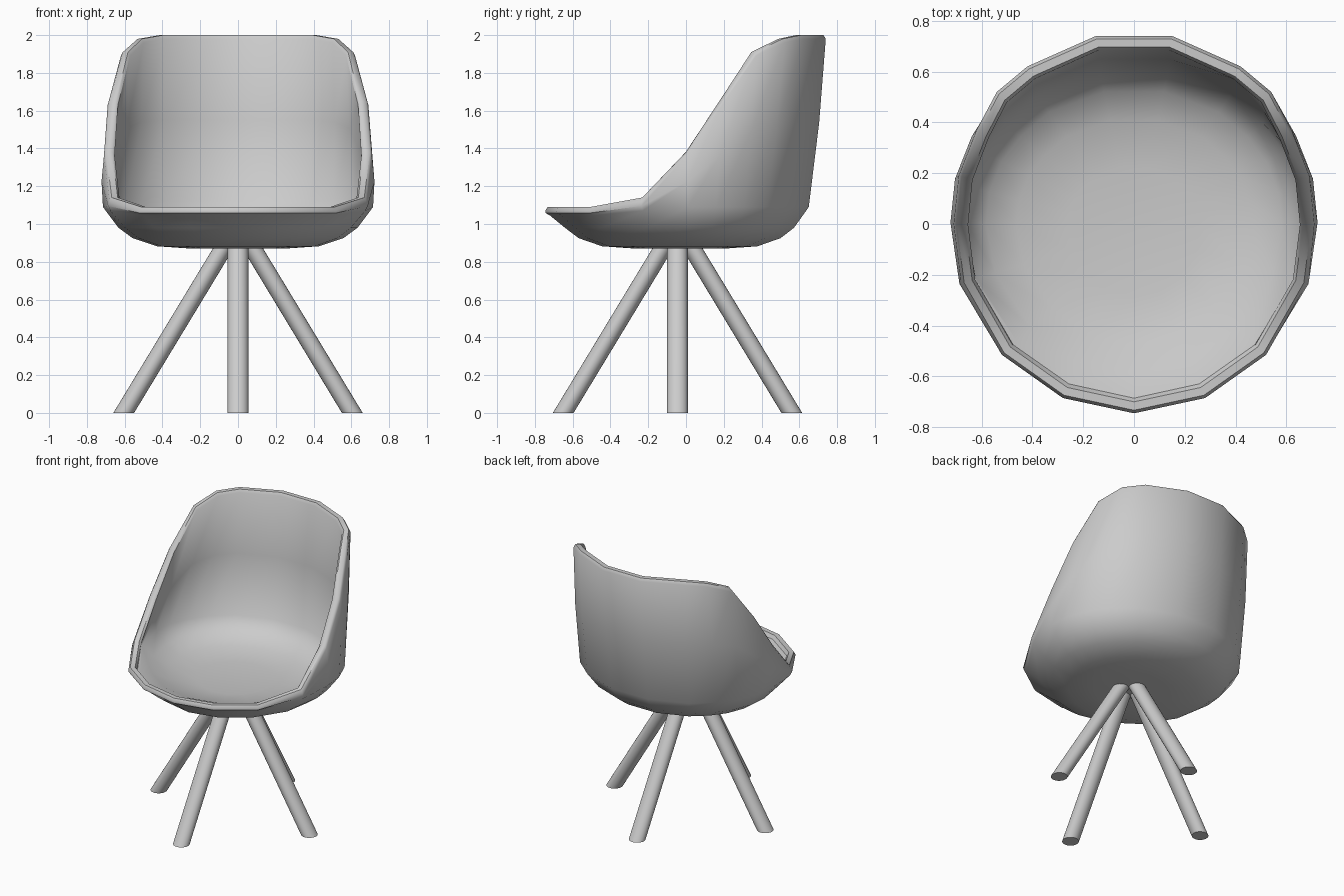
import bpy
import bmesh
from mathutils import Vector

cube = bpy.data.objects.get("Cube")
if cube:
    bpy.data.objects.remove(cube, do_unlink=True)

grey = bpy.data.materials.new("light_grey")
grey.use_nodes = True
colour = (0.6, 0.6, 0.6, 1)
grey.diffuse_color = colour
grey.node_tree.nodes["Principled BSDF"].inputs["Base Color"].default_value = colour


def finish(bm, name, angle):
    """Turn a bmesh into a smooth shaded object with sharp creases kept."""
    bmesh.ops.recalc_face_normals(bm, faces=bm.faces)
    mesh = bpy.data.meshes.new(name)
    bm.to_mesh(mesh)
    bm.free()
    mesh.materials.append(grey)
    obj = bpy.data.objects.new(name, mesh)
    bpy.context.scene.collection.objects.link(obj)
    bpy.ops.object.select_all(action='DESELECT')
    obj.select_set(True)
    bpy.context.view_layer.objects.active = obj
    bpy.ops.object.shade_smooth_by_angle(angle=angle)
    return obj


def mirrored(half):
    """Complete a loop from its half; the first point lies on the centre line."""
    pts = [Vector(p) for p in half]
    return pts + [Vector((-p.x, p.y, p.z)) for p in reversed(pts[1:])]


def inward(p, distance, z):
    flat = Vector((p.x, p.y + 0.03, 0)).normalized() * distance
    return Vector((p.x - flat.x, p.y - flat.y, z))


def scaled(p, factor, z):
    return Vector((p.x * factor, (p.y + 0.03) * factor - 0.03, z))


# Shell guide loops: open rim and the waist where the wall turns into the bowl
rim = mirrored([(0, -0.745, 1.07), (0.28, -0.685, 1.07), (0.52, -0.515, 1.07),
                (0.68, -0.235, 1.12), (0.71, 0, 1.36), (0.69, 0.19, 1.63),
                (0.62, 0.37, 1.89), (0.54, 0.52, 1.96), (0.42, 0.62, 1.98),
                (0.15, 0.74, 1.98)])
waist = mirrored([(0, -0.72, 1.045), (0.27, -0.66, 1.045), (0.5, -0.5, 1.045),
                  (0.675, -0.23, 1.07), (0.715, 0.01, 1.09), (0.7, 0.16, 1.09),
                  (0.64, 0.31, 1.09), (0.55, 0.43, 1.09), (0.41, 0.55, 1.09),
                  (0.145, 0.65, 1.09)])
middle = [inward((r + w) / 2, -0.01, (r.z + w.z) / 2) for r, w in zip(rim, waist)]

# Outer surface from the underside up, over the rim, then down the inside
loops = [[scaled(w, s, z) for w in waist]
         for s, z in ((0.35, 0.87), (0.6, 0.882), (0.78, 0.925), (0.885, 0.98))]
loops += [waist, middle, rim]
loops += [[inward(r, d, r.z + h) for r in rim]
          for d, h in ((0.012, 0.02), (0.045, 0.02), (0.057, 0))]
foot = [inward(w, 0.055, min(1.12, r.z - 0.01)) for r, w in zip(rim, waist)]
loops += [[inward(m, 0.057, (r.z + f.z) / 2) for m, r, f in zip(middle, rim, foot)], foot]
loops += [[scaled(f, s, z) for f in foot]
          for s, z in ((0.88, 1.04), (0.7, 0.99), (0.4, 0.965))]

# Seat shell
bm = bmesh.new()
rings = [[bm.verts.new(p) for p in loop] for loop in loops]
count = len(rim)
for a, b in zip(rings, rings[1:]):
    for i in range(count):
        j = (i + 1) % count
        bm.faces.new((a[i], a[j], b[j], b[i]))
bm.faces.new(rings[0])
bm.faces.new(rings[-1])
finish(bm, "seat_shell", 0.79)


# Four splayed round legs, cut level with the ground
def leg(name, top, bottom):
    bm = bmesh.new()
    bmesh.ops.create_cone(bm, cap_ends=True, segments=24, radius1=0.055,
                          radius2=0.055, depth=1)
    for v in bm.verts:
        end, z = (top, 0.9) if v.co.z > 0 else (bottom, 0)
        v.co = Vector((v.co.x + end[0], v.co.y + end[1], z))
    finish(bm, name, 0.7)


hub_y = -0.045
for name, dx, dy in (("left_leg", 1, 0), ("right_leg", -1, 0),
                     ("front_leg", 0, -1), ("back_leg", 0, 1)):
    leg(name, (dx * 0.06, hub_y + dy * 0.06), (dx * 0.605, hub_y + dy * 0.605))
